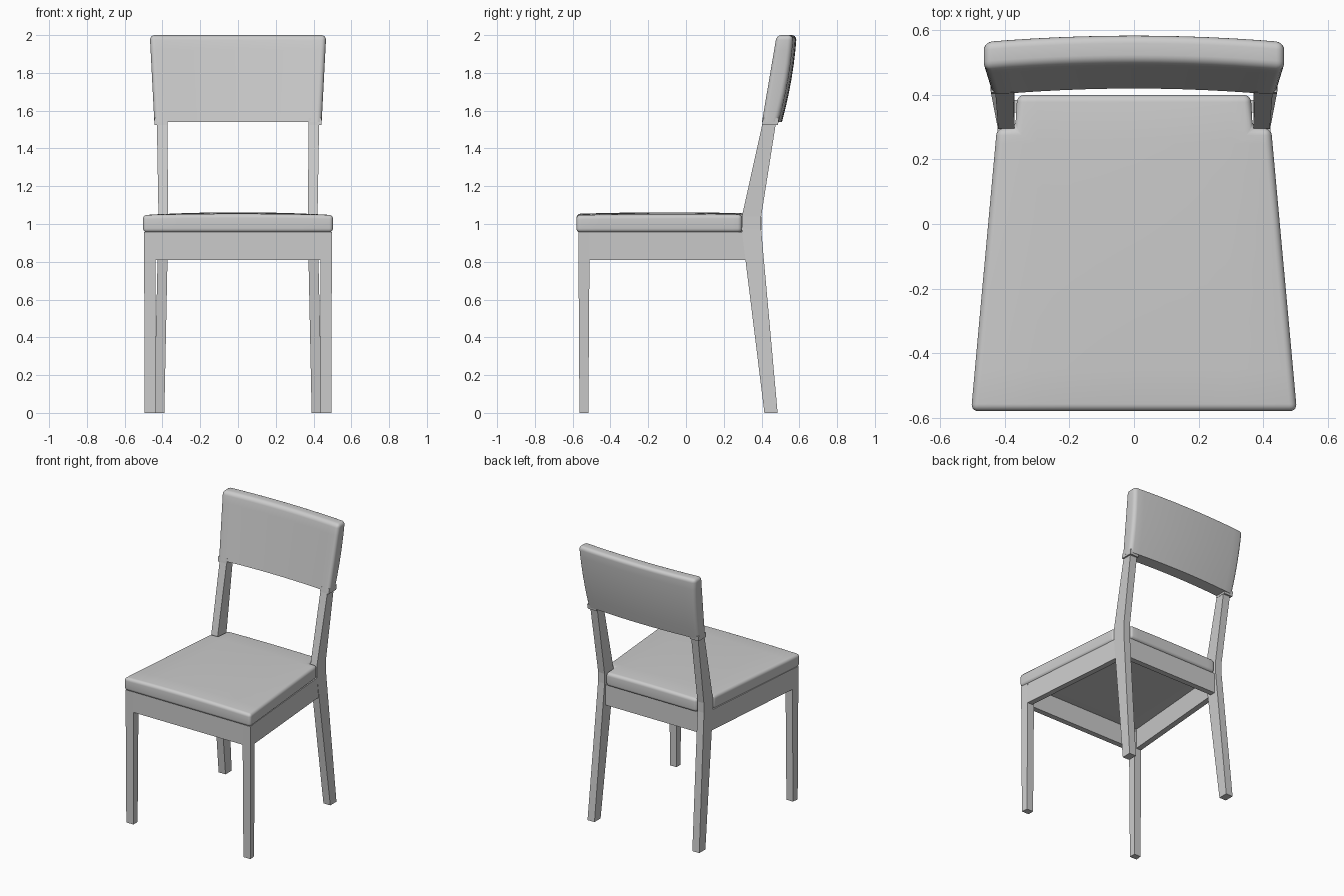
import bpy, bmesh, math
from mathutils import Vector

if "Cube" in bpy.data.objects:
    bpy.data.objects.remove(bpy.data.objects["Cube"])


def finish(bm, name, mirror=False, smooth=False):
    bmesh.ops.recalc_face_normals(bm, faces=bm.faces)
    mesh = bpy.data.meshes.new(name)
    bm.to_mesh(mesh)
    bm.free()
    ob = bpy.data.objects.new(name, mesh)
    bpy.context.collection.objects.link(ob)
    if mirror:
        ob.modifiers.new("Mirror", 'MIRROR')
    if smooth:
        bpy.ops.object.select_all(action='DESELECT')
        ob.select_set(True)
        bpy.context.view_layer.objects.active = ob
        bpy.ops.object.shade_smooth_by_angle(angle=math.radians(35))
    return ob


def loft(rings):
    """Closed solid through matching rings of points."""
    bm = bmesh.new()
    loops = [[bm.verts.new(p) for p in r] for r in rings]
    n = len(loops[0])
    for a, b in zip(loops, loops[1:]):
        for i in range(n):
            j = (i + 1) % n
            bm.faces.new((a[i], a[j], b[j], b[i]))
    bm.faces.new(loops[0][::-1])
    bm.faces.new(loops[-1])
    return bm


def rect(x0, x1, y0, y1, z):
    return [(x0, y0, z), (x1, y0, z), (x1, y1, z), (x0, y1, z)]


def slice_up(bm, axis, cuts):
    normal = Vector([i == axis for i in range(3)])
    for c in cuts:
        geom = bm.verts[:] + bm.edges[:] + bm.faces[:]
        bmesh.ops.bisect_plane(bm, geom=geom, plane_co=normal * c, plane_no=normal, dist=1e-5)


def round_edges(bm, width, pick=lambda e: True):
    bmesh.ops.recalc_face_normals(bm, faces=bm.faces)
    edges = [e for e in bm.edges if e.calc_face_angle(0) > 0.6 and pick(e)]
    bmesh.ops.bevel(bm, geom=edges, offset=width, offset_type='OFFSET',
                    segments=5, profile=0.5, affect='EDGES', clamp_overlap=True)


# Seat cushion: tapered, notched around the rear posts, slightly crowned
half = [(0.505, -0.58), (0.425, 0.297), (0.368, 0.297), (0.362, 0.40)]
plan = half + [(-x, y) for x, y in reversed(half)]
bm = loft([[(x, y, z) for x, y in plan] for z in (0.955, 1.048)])
slice_up(bm, 0, [-0.3, -0.2, -0.1, 0, 0.1, 0.2, 0.3])
slice_up(bm, 1, [-0.45, -0.3, -0.15, 0, 0.15, 0.25])
for v in bm.verts:
    if v.co.z > 1:
        fx = max(0, 1 - (v.co.x / 0.5) ** 2)
        fy = max(0, 1 - ((v.co.y + 0.09) / 0.49) ** 2)
        v.co.z += 0.006 * fx + 0.008 * fx * fy
round_edges(bm, 0.022)
finish(bm, "seat", smooth=True)

# Backrest: curved in plan, leaning back, wider at the top
bm = loft([rect(-1, 1, 0, 1, 0), rect(-1, 1, 0, 1, 1)])
slice_up(bm, 0, [i / 6 for i in range(-5, 6)])
slice_up(bm, 2, [i / 6 for i in range(1, 6)])
for v in bm.verts:
    u, w, t = v.co
    y = 0.42 + 0.078 * t - 0.02 * u * u
    y += w * (0.088 + 0.012 * 4 * t * (1 - t))
    v.co = (u * (0.443 + 0.024 * t), y, 1.54 + 0.46 * t)
round_edges(bm, 0.026, lambda e: max(v.co.z for v in e.verts) > 1.545)
finish(bm, "backrest", smooth=True)

# Small sleeves where the posts enter the backrest
finish(loft([rect(0.372, 0.441, 0.403, 0.487, 1.525),
             rect(0.372, 0.443, 0.408, 0.492, 1.56)]), "post_sleeve", mirror=True)

# Rear legs continuing up as bent back posts
finish(loft([rect(0.39, 0.445, 0.415, 0.485, 0),
             rect(0.37, 0.422, 0.295, 0.398, 0.97),
             rect(0.37, 0.421, 0.296, 0.398, 1.04),
             rect(0.374, 0.43, 0.411, 0.480, 1.56)]), "rear_leg", mirror=True)

# Front legs with a slight taper
finish(loft([[(0.438, -0.564, 0), (0.495, -0.564, 0), (0.49, -0.517, 0), (0.438, -0.517, 0)],
             [(0.435, -0.57, 0.957), (0.497, -0.57, 0.957), (0.491, -0.51, 0.957), (0.435, -0.51, 0.957)]]),
       "front_leg", mirror=True)

# Aprons under the seat
Z0, Z1 = 0.81, 0.957
finish(loft([rect(-0.437, 0.437, -0.569, -0.53, z) for z in (Z0, Z1)]), "front_apron")
finish(loft([rect(-0.375, 0.375, 0.345, 0.385, z) for z in (Z0, Z1)]), "rear_apron")
finish(loft([[(0.45, -0.512, z), (0.49, -0.512, z), (0.421, 0.32, z), (0.381, 0.32, z)]
             for z in (Z0, Z1)]), "side_apron", mirror=True)
